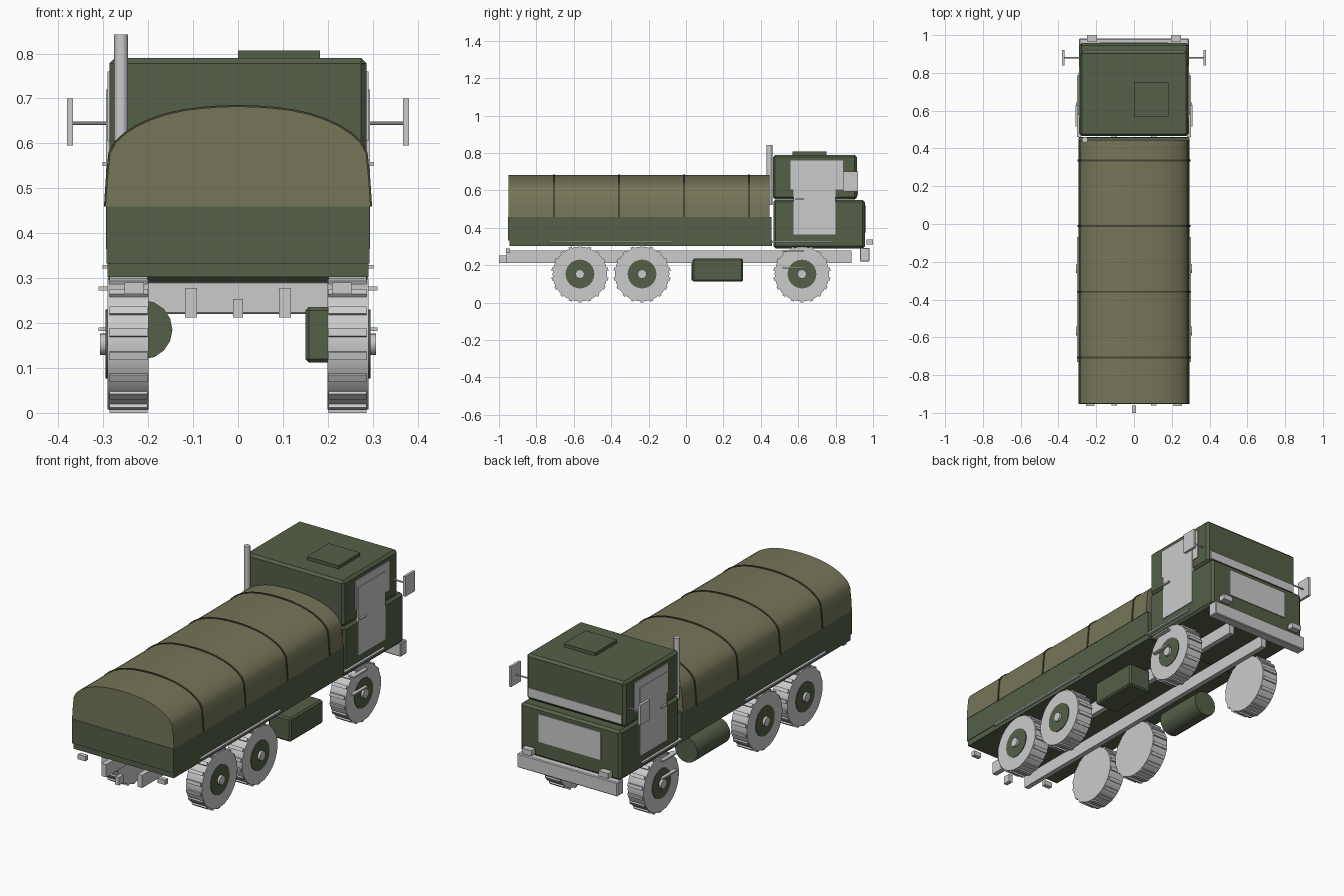
import bpy, bmesh
from math import pi, cos, sin, radians
from mathutils import Matrix, Vector

if "Cube" in bpy.data.objects:
    bpy.data.objects.remove(bpy.data.objects["Cube"])


def material(name, rgb):
    m = bpy.data.materials.new(name)
    m.diffuse_color = (*rgb, 1)
    m.use_nodes = True
    m.node_tree.nodes["Principled BSDF"].inputs["Base Color"].default_value = m.diffuse_color
    return m


GREEN = material("dark_green_paint", (0.09, 0.115, 0.065))
OLIVE = material("olive_canvas", (0.18, 0.18, 0.10))
SEAM = material("dark_seam", (0.06, 0.06, 0.035))


def finish(bm, name, mat=None, smooth=False):
    bmesh.ops.recalc_face_normals(bm, faces=bm.faces)
    me = bpy.data.meshes.new(name)
    bm.to_mesh(me)
    bm.free()
    if smooth:
        me.shade_smooth()
        me.set_sharp_from_angle(angle=radians(35))
    if mat:
        me.materials.append(mat)
    ob = bpy.data.objects.new(name, me)
    bpy.context.collection.objects.link(ob)
    return ob


def add_box(bm, x, y, z, rot=None):
    lo, hi = Vector((x[0], y[0], z[0])), Vector((x[1], y[1], z[1]))
    m = Matrix.Translation((lo + hi) / 2) @ Matrix.Diagonal((*(hi - lo), 1))
    bmesh.ops.create_cube(bm, size=1, matrix=rot @ m if rot else m)


def box(name, x, y, z, mat=None, bevel=0):
    bm = bmesh.new()
    add_box(bm, x, y, z)
    if bevel:
        bmesh.ops.bevel(bm, geom=bm.edges[:], offset=bevel, segments=1, affect='EDGES')
    return finish(bm, name, mat)


def pair(name, x, y, z, mat=None):
    """Box on the right side and its mirror on the left."""
    box(name + "_right", x, y, z, mat)
    box(name + "_left", (-x[1], -x[0]), y, z, mat)


def cylinder(name, start, end, r, sides, mat=None):
    a, b = Vector(start), Vector(end)
    rot = (b - a).to_track_quat('Z', 'Y').to_matrix().to_4x4()
    bm = bmesh.new()
    bmesh.ops.create_cone(bm, cap_ends=True, segments=sides, radius1=r, radius2=r,
                          depth=(b - a).length, matrix=Matrix.Translation((a + b) / 2) @ rot)
    return finish(bm, name, mat, True)


def extrude_profile(name, pts, y0, y1, mat):
    bm = bmesh.new()
    f = bm.faces.new([bm.verts.new((x, y0, z)) for x, z in pts])
    new = bmesh.ops.extrude_face_region(bm, geom=[f])["geom"]
    bmesh.ops.translate(bm, vec=(0, y1 - y0, 0),
                        verts=[v for v in new if isinstance(v, bmesh.types.BMVert)])
    bm.faces.new(f.verts[:]) if not f.is_valid else None
    return finish(bm, name, mat, True)


# cab
box("cab_lower", (-.29, .29), (.467, .957), (.29, .55), GREEN, .012)
box("cab_upper", (-.286, .286), (.465, .914), (.552, .79), GREEN, .012)
box("roof_hatch", (0, .182), (.57, .75), (.785, .807), GREEN)
box("windscreen", (-.27, .27), (.90, .919), (.572, .617))
box("grille", (-.18, .18), (.94, .962), (.375, .52))
pair("side_window", (.28, .2905), (.56, .84), (.605, .76))
pair("door", (.28, .2935), (.575, .80), (.365, .72))
pair("door_handle", (.285, .302), (.585, .63), (.55, .558))
pair("cab_sill", (.28, .302), (.46, .785), (.321, .329))
pair("upper_step", (.28, .311), (.515, .63), (.273, .281))
pair("lower_step", (.28, .311), (.515, .63), (.182, .19))

# front bumper and lamps
box("bumper", (-.29, .29), (.93, .982), (.22, .293), None, .004)
pair("headlamp", (.195, .25), (.965, 1.0), (.31, .338))

# mirrors
for s in (1, -1):
    cylinder("mirror_arm", (.28 * s, .88, .645), (.37 * s, .88, .645), .004, 8)
pair("mirror", (.367, .381), (.84, .92), (.595, .70))

# exhaust stack
cylinder("exhaust_stack", (-.26, .446, .522), (-.26, .446, .842), .0155, 12)

# cargo bed
box("bed_floor", (-.29, .29), (-.945, .46), (.303, .335), GREEN)
box("bed_sides", (-.293, .293), (-.952, .458), (.333, .459), GREEN)
pair("rear_fender_strip", (.285, .302), (-.73, -.07), (.321, .329))

# canvas cover with hoops
half = [(.295, .459), (.291, .52), (.285, .578), (.272, .602), (.25, .622), (.225, .638),
        (.195, .652), (.16, .664), (.12, .673), (.08, .678), (.04, .681)]
arch = half + [(0, .682)] + [(-x, z) for x, z in reversed(half)]
extrude_profile("canvas_cover", arch, -.95, .446, OLIVE)
hoop = [(x * 1.012, .459 + (z - .459) * 1.015) for x, z in arch]
for i in range(4):
    y = -.706 + i * .3475
    extrude_profile("canvas_hoop", hoop, y - .005, y + .005, SEAM)

# chassis, hitch and tail lamps
pair("chassis_rail", (.091, .118), (-.96, .885), (.212, .278))
box("tow_hitch", (-.011, .011), (-1.0, -.96), (.212, .253))
pair("tail_lamp", (.209, .253), (-.963, -.94), (.265, .29))

# fuel tank and stowage box
box("stowage_box", (.15, .28), (.035, .305), (.112, .236), GREEN, .008)
cylinder("fuel_tank", (-.212, .03, .185), (-.212, .30, .185), .066, 16, GREEN)

# wheels
CZ, LUGS = .153, 18
for y in (-.567, -.235, .62):
    for s, side in ((1, "right"), (-1, "left")):
        cylinder("tyre_" + side, (.199 * s, y, CZ), (.291 * s, y, CZ), .146, 36)
        bm = bmesh.new()
        for i in range(LUGS):
            rot = Matrix.Translation((0, y, CZ)) @ Matrix.Rotation(2 * pi * i / LUGS, 4, 'X')
            x = sorted((.202 * s, .286 * s))
            add_box(bm, x, (-.009, .009), (-.153, -.138), rot)
        finish(bm, "tread_lugs_" + side)
        cylinder("wheel_disc_" + side, (.28 * s, y, CZ), (.2945 * s, y, CZ), .077, 24, GREEN)
        cylinder("hub_" + side, (.28 * s, y, CZ), (.307 * s, y, CZ), .024, 16)
